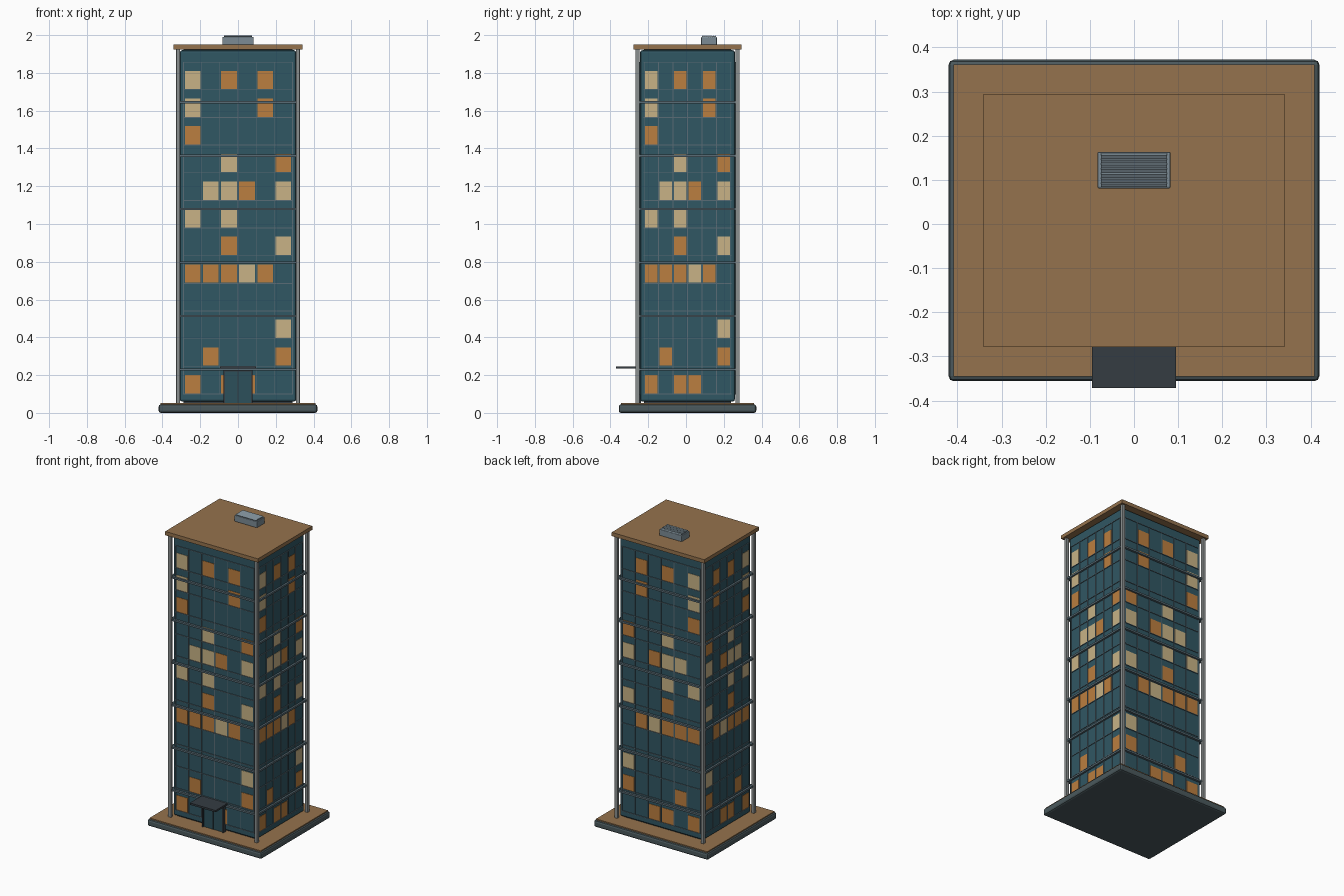
import bpy, bmesh
from mathutils import Matrix, Vector

if "Cube" in bpy.data.objects:
    bpy.data.objects.remove(bpy.data.objects["Cube"])

CY = 0.008                      # building centre in y (canopy sticks out in front)
HX, HY = 0.308, 0.251           # half size of the glass tower
Z0, FLOOR = 0.152, 0.1464       # first window row centre, floor pitch


def mat(name, rgb):
    m = bpy.data.materials.new(name)
    m.diffuse_color = (*rgb, 1)
    m.use_nodes = True
    m.node_tree.nodes["Principled BSDF"].inputs["Base Color"].default_value = m.diffuse_color
    return m


GLASS = mat("teal_glass", (0.03, 0.095, 0.125))
DOOR = mat("door_glass", (0.025, 0.08, 0.105))
ORANGE = mat("orange_light", (0.50, 0.21, 0.05))
CREAM = mat("cream_light", (0.58, 0.45, 0.24))
BROWN = mat("brown_deck", (0.30, 0.17, 0.075))
STEEL = mat("steel", (0.26, 0.28, 0.28))
TRIM = mat("blue_grey_trim", (0.10, 0.15, 0.18))
DARK = mat("dark_metal", (0.035, 0.045, 0.055))
STONE = mat("dark_stone", (0.07, 0.10, 0.11))
VENT = mat("vent_metal", (0.20, 0.26, 0.30))


def boxes(name, items, material, bevel=0, tilt=None):
    """One object made of boxes given as (centre, size)."""
    bm = bmesh.new()
    for c, s in items:
        m = Matrix.Translation(Vector(c))
        if tilt:
            m = m @ Matrix.Rotation(tilt, 4, 'X')
        bmesh.ops.create_cube(bm, size=1, matrix=m @ Matrix.Diagonal((*s, 1)))
    me = bpy.data.meshes.new(name)
    bm.to_mesh(me)
    bm.free()
    me.materials.append(material)
    ob = bpy.data.objects.new(name, me)
    bpy.context.collection.objects.link(ob)
    if bevel:
        b = ob.modifiers.new("bevel", 'BEVEL')
        b.width, b.segments = bevel, 2
    return ob


def span(x, y, z0, z1, cx=0, cy=CY):
    """Box centred in plan with half sizes x, y between two heights."""
    return ((cx, cy, (z0 + z1) / 2), (2 * x, 2 * y, z1 - z0))


# Plinth, paving, tower and roof
boxes("plinth", [span(0.42, 0.364, 0, 0.045)], STONE, 0.012)
boxes("paving", [span(0.409, 0.353, 0.04, 0.052)], BROWN)
boxes("glass_tower", [span(HX, HY, 0.06, 1.92)], GLASS, 0.012)
boxes("tower_foot", [span(HX - 0.02, HY - 0.02, 0.05, 0.07)], DARK)
boxes("roof_slab", [span(0.341, 0.286, 1.925, 1.95)], BROWN)
boxes("roof_neck", [span(HX - 0.02, HY - 0.02, 1.91, 1.93)], DARK)

# Corner columns
boxes("corner_columns", [span(0.0105, 0.0105, 0.05, 1.927, sx * 0.317, CY + sy * 0.265)
                         for sx in (-1, 1) for sy in (-1, 1)], STEEL, 0.003)

# Horizontal belts every two floors
belts = []
for k in range(6):
    z = 0.23 + 0.283 * k
    for s in (-1, 1):
        belts.append(((0, CY + s * 0.258, z), (0.634, 0.015, 0.012)))
        belts.append(((s * 0.313, CY, z), (0.015, 0.53, 0.012)))
boxes("floor_belts", belts, TRIM)

# Facade grid: mullions and sills on all four sides
PX, PY = 0.096, 0.0765
grid = []
zc, zh = (0.1 + 1.855) / 2, 1.855 - 0.1
for s in (-1, 1):
    for i in range(-3, 4):
        grid.append(((i * PX, CY + s * HY, zc), (0.004, 0.008, zh)))
        grid.append(((s * HX, CY + i * PY, zc), (0.008, 0.004, zh)))
    for k in range(13):
        z = Z0 - 0.052 + FLOOR * k
        grid.append(((0, CY + s * HY, z), (0.58, 0.009, 0.004)))
        grid.append(((s * HX, CY, z), (0.009, 0.465, 0.004)))
boxes("facade_grid", grid, TRIM)

# Lit windows, same pattern on each side (o = orange, c = cream)
ROWS = ["o.oo..", ".o...o", ".....c", "......", "ooooco"[:3] + "co.", "..o..c",
        "c.c...", ".cco.c", "..c..o", "o.....", "c...o.", "c.o.o."]
for key, material, name in (("o", ORANGE, "orange_windows"), ("c", CREAM, "cream_windows")):
    panes = []
    for k, row in enumerate(ROWS):
        z = Z0 + FLOOR * k
        for i, ch in enumerate(row):
            if ch == key:
                for s in (-1, 1):
                    panes.append((((i - 2.5) * PX, CY + s * HY, z), (0.083, 0.005, 0.097)))
                    panes.append(((s * HX, CY + (i - 2.5) * PY, z), (0.005, 0.066, 0.097)))
    boxes(name, panes, material)

# Entrance: two door leaves, frame and canopy
front = CY - HY
boxes("door_leaves", [((s * 0.035, front - 0.008, 0.136), (0.067, 0.02, 0.165))
                      for s in (-1, 1)], DOOR)
boxes("door_frame", [((s * 0.074, front - 0.01, 0.137), (0.008, 0.028, 0.17)) for s in (-1, 1)]
      + [((0, front - 0.01, 0.222), (0.156, 0.028, 0.008)),
         ((0, front - 0.008, 0.136), (0.004, 0.026, 0.165))], DARK)
boxes("entrance_canopy", [((0, (front - 0.371) / 2, 0.24), (0.19, front + 0.371, 0.012))], DARK)

# Rooftop vent with slats
VY = 0.122
boxes("roof_vent", [((0, VY, 1.969), (0.166, 0.083, 0.042))], VENT, 0.004)
boxes("vent_slats", [((0, VY + (i - 3) * 0.0108, 1.992), (0.15, 0.008, 0.01))
                     for i in range(7)], VENT, tilt=0.5)
